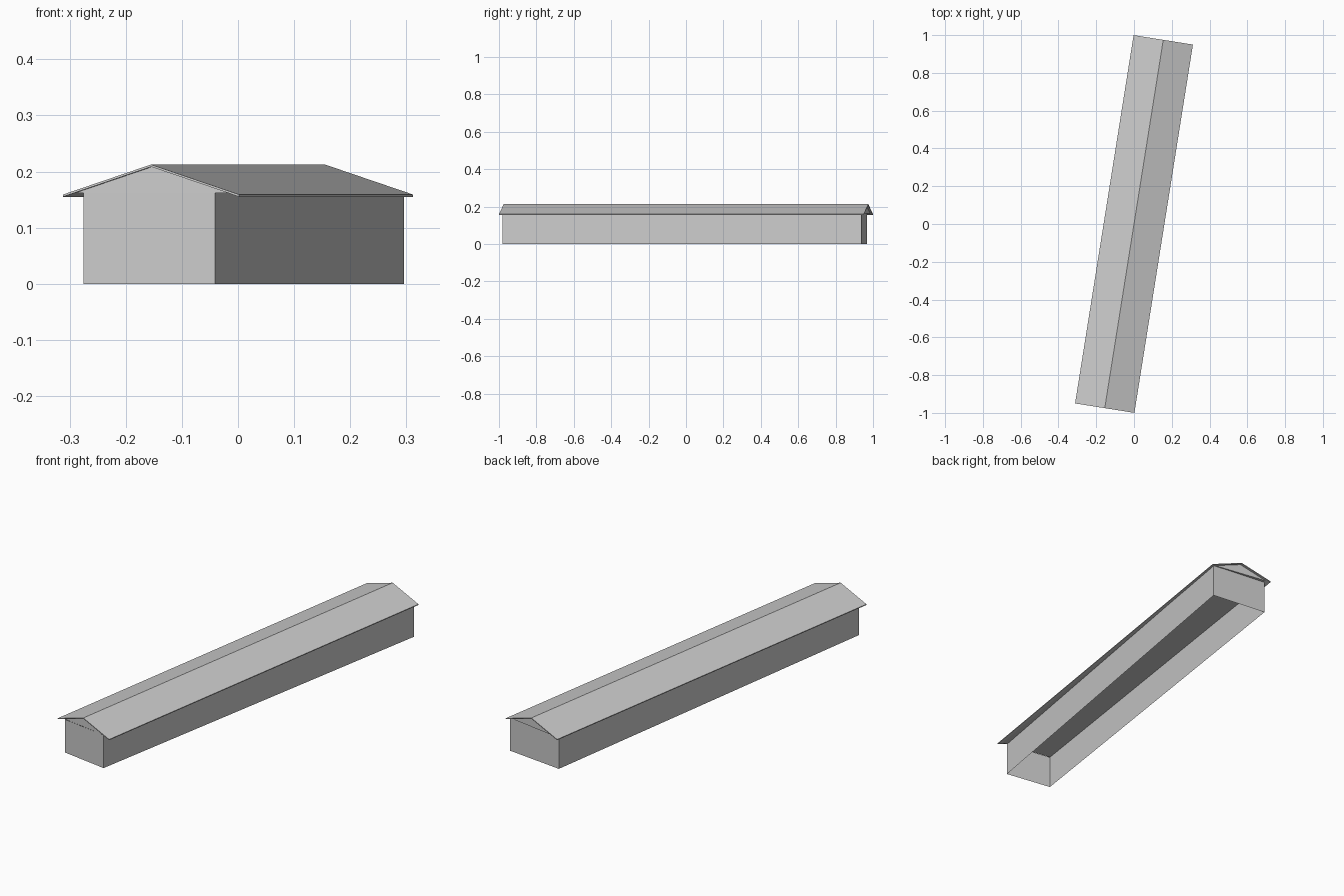
import bpy
import bmesh
from math import radians
from mathutils import Matrix, Vector

if "Cube" in bpy.data.objects:
    bpy.data.objects.remove(bpy.data.objects["Cube"], do_unlink=True)

grey = bpy.data.materials.new("light_grey")
grey.use_nodes = True
grey.diffuse_color = (0.6, 0.6, 0.6, 1)
grey.node_tree.nodes["Principled BSDF"].inputs["Base Color"].default_value = grey.diffuse_color

WALL_TOP = 0.162
YAW = Matrix.Rotation(radians(-9.03), 4, 'Z')


def finish(name, bm, recalc=True):
    if recalc:
        bmesh.ops.recalc_face_normals(bm, faces=bm.faces)
    mesh = bpy.data.meshes.new(name)
    bm.to_mesh(mesh)
    bm.free()
    mesh.materials.append(grey)
    obj = bpy.data.objects.new(name, mesh)
    bpy.context.collection.objects.link(obj)
    return obj


def prism(name, profile, length):
    """Extrude an x-z profile along the long axis and turn it to the yaw."""
    bm = bmesh.new()
    face = bm.faces.new([bm.verts.new((x, -length / 2, z)) for x, z in profile])
    new = bmesh.ops.extrude_face_region(bm, geom=[face])["geom"]
    verts = [v for v in new if isinstance(v, bmesh.types.BMVert)]
    bmesh.ops.translate(bm, verts=verts, vec=(0, length, 0))
    bmesh.ops.transform(bm, matrix=YAW, verts=bm.verts)
    return finish(name, bm)


# Walls: slightly tapered footprint, open underneath
footprint = [(-0.275, -0.945), (-0.041, -0.981), (0.296, 0.937), (0.01, 0.969)]
bm = bmesh.new()
rings = [[bm.verts.new((x, y, z)) for x, y in footprint] for z in (0, WALL_TOP)]
for i in range(4):
    j = (i + 1) % 4
    bm.faces.new((rings[0][i], rings[0][j], rings[1][j], rings[1][i]))
finish("walls", bm, recalc=False)

# Attic: gable ends and flat ceiling
prism("attic", [(-0.146, WALL_TOP), (0.146, WALL_TOP), (0, 0.2105)], 1.95)

# Roof: thin sheet folded over the ridge
prism("roof", [(-0.159, 0.155), (-0.159, 0.159), (0, 0.2125),
               (0.159, 0.159), (0.159, 0.155), (0, 0.2085)], 1.974)
